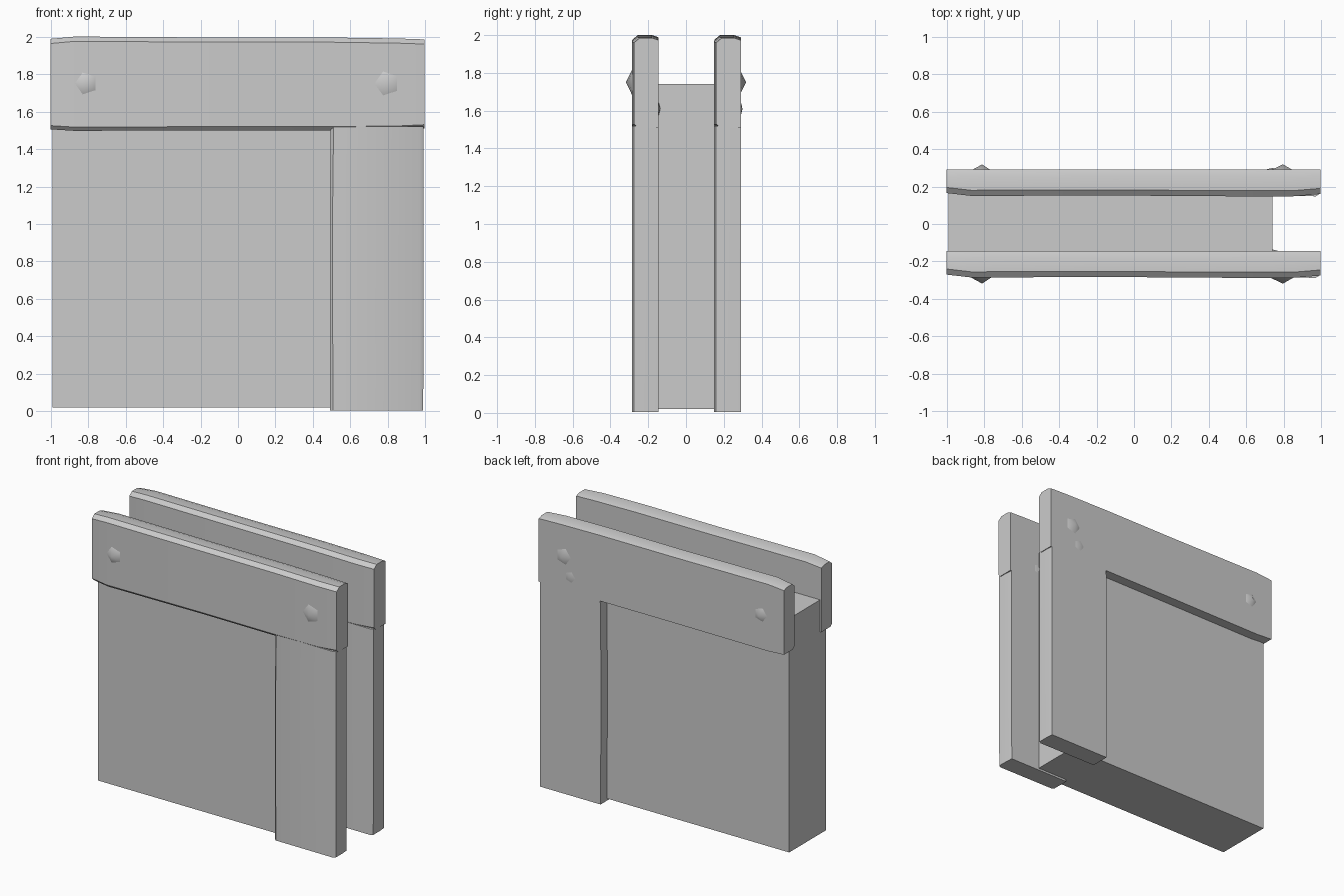
import bpy, bmesh, math
from mathutils import Matrix, Vector

cube = bpy.data.objects.get("Cube")
if cube:
    bpy.data.objects.remove(cube, do_unlink=True)

grey = bpy.data.materials.new("plain_grey")
grey.use_nodes = True
grey.diffuse_color = (0.6, 0.6, 0.6, 1)
grey.node_tree.nodes["Principled BSDF"].inputs["Base Color"].default_value = (0.6, 0.6, 0.6, 1)


def finish(name, bm, smooth=None):
    bmesh.ops.recalc_face_normals(bm, faces=bm.faces)
    mesh = bpy.data.meshes.new(name)
    bm.to_mesh(mesh)
    bm.free()
    mesh.materials.append(grey)
    obj = bpy.data.objects.new(name, mesh)
    bpy.context.collection.objects.link(obj)
    if smooth:
        bpy.ops.object.select_all(action="DESELECT")
        obj.select_set(True)
        bpy.context.view_layer.objects.active = obj
        bpy.ops.object.shade_smooth_by_angle(angle=math.radians(smooth))
    return obj


def plank(name, sections):
    """Skin matching outlines into a closed, slightly worn plank."""
    bm = bmesh.new()
    rings = [[bm.verts.new(p) for p in ring] for ring in sections]
    for a, b in zip(rings, rings[1:]):
        for i in range(len(a)):
            j = (i + 1) % len(a)
            bm.faces.new((a[i], a[j], b[j], b[i]))
    bm.faces.new(rings[0])
    bm.faces.new(rings[-1])
    return finish(name, bm, 35)


def beam_ring(x, front, back, bottom, top):
    # Beam outline with softened top and bottom front edges
    return [(x, front, bottom + .02), (x, front + .02, bottom), (x, back, bottom),
            (x, back, top - .012), (x, back - .035, top),
            (x, front + .03, top), (x, front, top - .025)]


def post_ring(z, right, left):
    # Post outline with a slightly bowed outer end
    return [(right, -.145, z), (right, -.27, z), (right + .015, -.284, z),
            (left - .02, -.287, z), (left, -.275, z), (left, -.2, z), (left - .004, -.145, z)]


def stud(name, x, y, z, radius, height, side):
    # Five-sided pointed stud facing along side * y
    bm = bmesh.new()
    tip = bm.verts.new((x, y + side * height, z))
    rim = [bm.verts.new((x - radius * math.cos(i * math.tau / 5), y,
                         z + radius * math.sin(i * math.tau / 5))) for i in range(5)]
    bm.faces.new(rim)
    for i in range(5):
        bm.faces.new((rim[i], rim[(i + 1) % 5], tip))
    finish(name, bm, 50)


# Plain core slab
bm = bmesh.new()
bmesh.ops.create_cube(bm, size=1)
bmesh.ops.transform(bm, matrix=Matrix.Translation((-.125, 0, .88)) @ Matrix.Diagonal((1.73, .43, 1.72, 1)), verts=bm.verts)
finish("core_slab", bm)

# Front and back frames share the same worn beam and post
for label, shift in (("front", 0), ("back", .435)):
    beam = plank(label + "_beam", [
        beam_ring(-1, -.27, -.145, 1.505, 1.988),
        beam_ring(-.87, -.285, -.145, 1.497, 2),
        beam_ring(-.1, -.283, -.145, 1.5, 1.995),
        beam_ring(.5, -.287, -.145, 1.5, 1.995),
        beam_ring(.85, -.287, -.145, 1.503, 1.99),
        beam_ring(.995, -.275, -.145, 1.51, 1.985)])
    post = plank(label + "_post", [
        post_ring(.005, .492, .988), post_ring(.5, .49, .99),
        post_ring(1.1, .49, .99), post_ring(1.52, .495, .99)])
    for part in (beam, post):
        part.data.transform(Matrix.Translation(Vector((0, shift, 0))))
    # Small splinter bump on the rear of the beam
    stud(label + "_bump", .74, -.146 + shift, 1.61, .045, .01, 1)

# Pointed studs on the outer beam faces
for label, side in (("front", -1), ("back", 1)):
    for end, x, radius in (("right", -.81, .068), ("left", .795, .08)):
        stud(f"{label}_{end}_stud", x, side * .281, 1.75, radius, .037, side)
